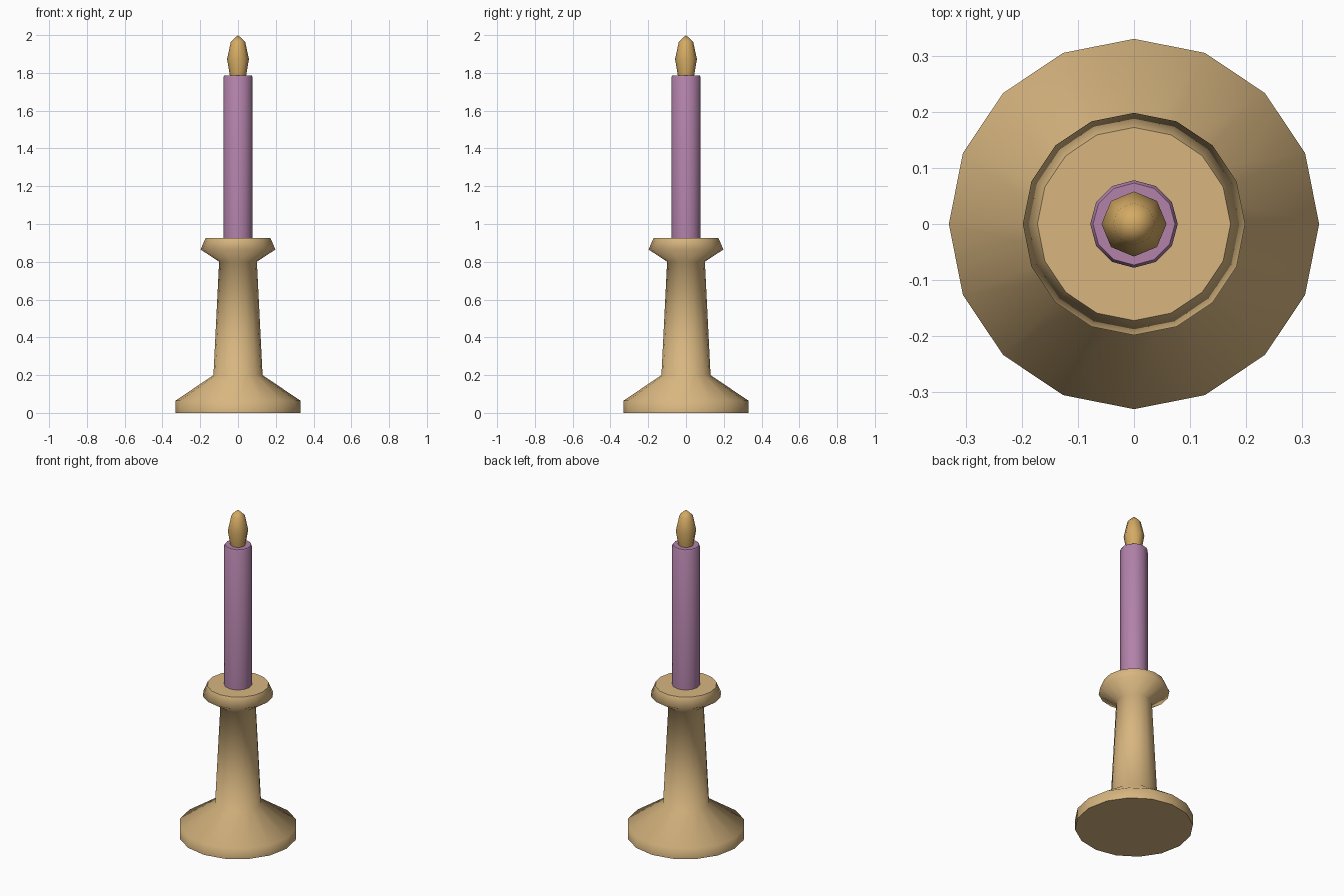
import bpy, bmesh, math

if "Cube" in bpy.data.objects:
    bpy.data.objects.remove(bpy.data.objects["Cube"])


def material(name, rgb):
    m = bpy.data.materials.new(name)
    m.diffuse_color = (*rgb, 1.0)
    m.use_nodes = True
    m.node_tree.nodes["Principled BSDF"].inputs["Base Color"].default_value = m.diffuse_color
    return m


def lathe(name, profile, sides, mat):
    """Turn a (radius, height) profile around z; radius 0 makes a pole, open ends are capped."""
    bm = bmesh.new()
    rings = []
    for r, z in profile:
        n = sides if r > 0 else 1
        rings.append([bm.verts.new((r * math.cos(math.tau * i / sides),
                                    r * math.sin(math.tau * i / sides), z)) for i in range(n)])
    for a, b in zip(rings, rings[1:]):
        for i in range(sides):
            j = (i + 1) % sides
            corners = [a[i], a[j], b[0]] if len(b) == 1 else [a[i], a[j], b[j], b[i]]
            bm.faces.new(corners).smooth = True
    bm.faces.new(rings[0][::-1])
    if len(rings[-1]) > 1:
        bm.faces.new(rings[-1])
    bmesh.ops.recalc_face_normals(bm, faces=bm.faces[:])
    mesh = bpy.data.meshes.new(name)
    bm.to_mesh(mesh)
    bm.free()
    mesh.materials.append(mat)
    obj = bpy.data.objects.new(name, mesh)
    bpy.context.collection.objects.link(obj)
    return obj


tan = material("warm tan", (0.686, 0.468, 0.216))
purple = material("dusty purple", (0.445, 0.223, 0.402))
gold = material("flame gold", (0.658, 0.402, 0.127))

# Holder: wide foot, tapered stem, flared collar
lathe("candle_holder", [(0.33, 0), (0.33, 0.065), (0.13, 0.2), (0.1, 0.8),
                        (0.198, 0.865), (0.172, 0.925)], 16, tan)

# Candle with a slightly softened top rim
lathe("candle", [(0.078, 0.92), (0.078, 1.777), (0.073, 1.786)], 12, purple)

# Flame bulb
lathe("flame", [(0.042, 1.78), (0.058, 1.873), (0.038, 1.965), (0, 2.0)], 8, gold)
